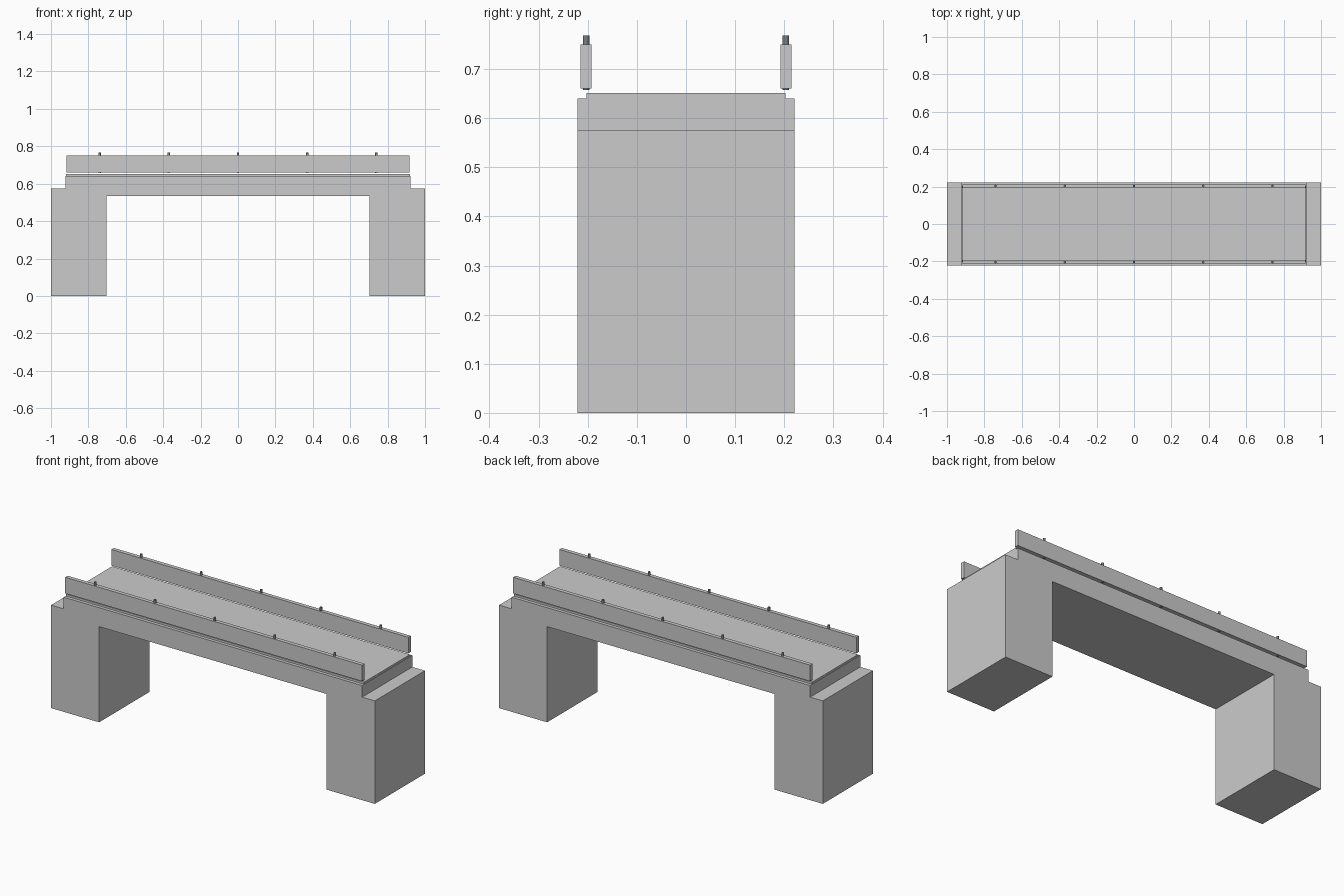
import bpy, bmesh

if "Cube" in bpy.data.objects:
    bpy.data.objects.remove(bpy.data.objects["Cube"])


def material(name, color):
    m = bpy.data.materials.new(name)
    m.diffuse_color = (*color, 1)
    m.use_nodes = True
    m.node_tree.nodes["Principled BSDF"].inputs["Base Color"].default_value = m.diffuse_color
    return m


def add_object(name, bm, mat=None):
    bmesh.ops.recalc_face_normals(bm, faces=bm.faces)
    mesh = bpy.data.meshes.new(name)
    bm.to_mesh(mesh)
    bm.free()
    ob = bpy.data.objects.new(name, mesh)
    bpy.context.collection.objects.link(ob)
    if mat:
        mesh.materials.append(mat)
    return ob


def box(name, x, y, z, mat=None):
    bm = bmesh.new()
    bmesh.ops.create_cube(bm, size=1)
    for v in bm.verts:
        v.co = [lo + (c + 0.5) * (hi - lo) for c, (lo, hi) in zip(v.co, (x, y, z))]
    return add_object(name, bm, mat)


steel = material("dark_steel", (0.2, 0.21, 0.23))
asphalt = material("road_grey", (0.6, 0.605, 0.63))

# Concrete abutments and span: half profile mirrored, extruded across y
half = [(0.703, 0.534), (0.703, 0), (1, 0), (1, 0.575), (0.922, 0.575), (0.922, 0.64)]
profile = half + [(-x, z) for x, z in reversed(half)]
bm = bmesh.new()
face = bm.faces.new([bm.verts.new((x, -0.221, z)) for x, z in profile])
ext = bmesh.ops.extrude_face_region(bm, geom=[face])
for v in ext["geom"]:
    if isinstance(v, bmesh.types.BMVert):
        v.co.y = 0.221
add_object("bridge_body", bm)

# Road surface slab
box("road_slab", (-0.92, 0.92), (-0.203, 0.203), (0.64, 0.651), asphalt)

# Side rails with vertical pins through them
for side, s in (("front", -1), ("back", 1)):
    yc = s * 0.2035
    box(side + "_rail", (-0.917, 0.917), (yc - 0.011, yc + 0.011), (0.66, 0.75))
    for i in range(5):
        bm = bmesh.new()
        bmesh.ops.create_cone(bm, cap_ends=True, segments=12, radius1=0.0066,
                              radius2=0.0066, depth=0.111)
        bmesh.ops.translate(bm, verts=bm.verts, vec=((i - 2) * 0.37, yc, 0.7125))
        add_object(f"{side}_pin_{i + 1}", bm, steel)
